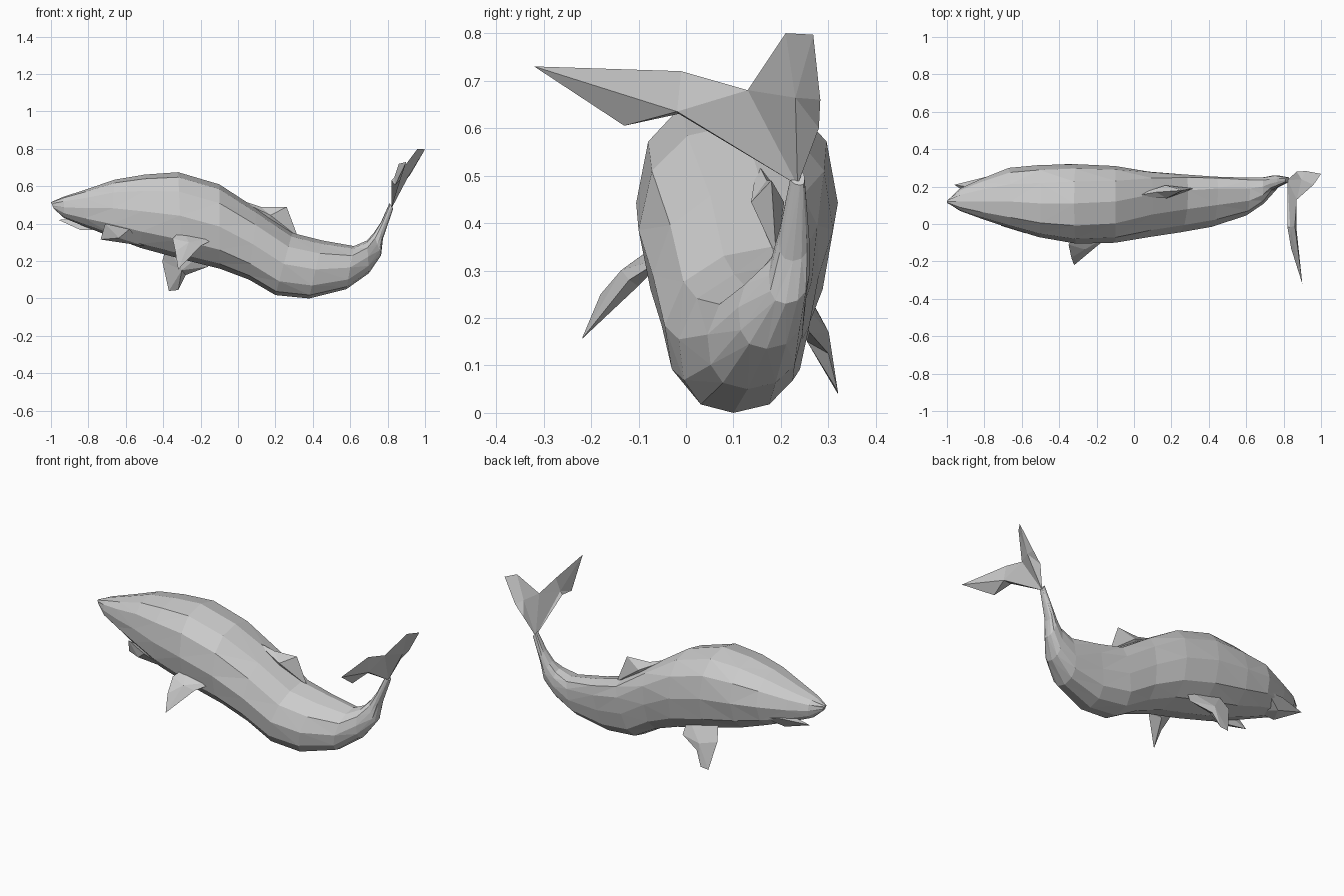
import bpy, bmesh, math
from mathutils import Vector

SIDES = 12


def finish(name, bm):
    bmesh.ops.recalc_face_normals(bm, faces=bm.faces)
    bmesh.ops.triangulate(bm, faces=bm.faces)
    mesh = bpy.data.meshes.new(name)
    bm.to_mesh(mesh)
    bm.free()
    obj = bpy.data.objects.new(name, mesh)
    bpy.context.collection.objects.link(obj)
    return obj


def spow(v, e):
    return math.copysign(abs(v) ** e, v)


def loft(name, stations):
    """Rings spanned between a back point and a belly point, with side limits."""
    bm = bmesh.new()
    rings = []
    for xt, zt, yt, xb, zb, yb, y0, y1 in stations:
        yc, w = (y0 + y1) / 2, (y1 - y0) / 2
        ring = []
        for i in range(SIDES):
            a = 2 * math.pi * i / SIDES
            c, s = spow(math.cos(a), 0.85), spow(math.sin(a), 0.85)
            shift = (yt if s > 0 else yb) - yc
            ring.append(bm.verts.new(((xt + xb) / 2 + s * (xt - xb) / 2,
                                      yc + w * c + shift * s * s,
                                      (zt + zb) / 2 + s * (zt - zb) / 2)))
        rings.append(ring)
    for r, q in zip(rings, rings[1:]):
        for i in range(SIDES):
            j = (i + 1) % SIDES
            bm.faces.new((r[i], r[j], q[j], q[i]))
    bm.faces.new(rings[0])
    bm.faces.new(rings[-1])
    return finish(name, bm)


def fin(name, outline, thick):
    """Sharp-edged blade: an outline with a raised centre on both sides."""
    pts = [Vector(p) for p in outline]
    mid = sum(pts, Vector()) / len(pts)
    n = Vector()
    for a, b in zip(pts, pts[1:] + pts[:1]):
        n += (a - mid).cross(b - mid)
    n.normalize()
    bm = bmesh.new()
    rim = [bm.verts.new(p) for p in pts]
    for side in (1, -1):
        apex = bm.verts.new(mid + n * thick / 2 * side)
        for i in range(len(rim)):
            bm.faces.new((rim[i], rim[(i + 1) % len(rim)], apex))
    return finish(name, bm)


# Body and tail stem: back x,z,y / belly x,z,y / side limits
loft("body", [
    (-1.00, .515, .12, -.985, .48, .12, .11, .13),
    (-.93, .545, .12, -.93, .43, .13, .07, .19),
    (-.82, .580, .12, -.82, .385, .13, .03, .24),
    (-.66, .635, .12, -.68, .33, .12, -.02, .30),
    (-.50, .662, .11, -.52, .27, .11, -.07, .315),
    (-.32, .675, .11, -.30, .21, .11, -.105, .32),
    (-.10, .610, .12, -.10, .16, .11, -.10, .31),
    (.10, .48, .16, .06, .10, .10, -.07, .28),
    (.29, .35, .18, .20, .018, .10, -.045, .26),
    (.45, .31, .19, .38, .0, .10, -.015, .245),
    (.62, .28, .19, .58, .05, .13, .045, .245),
    (.69, .31, .20, .70, .135, .17, .11, .25),
    (.725, .35, .215, .765, .23, .21, .175, .26),
    (.765, .41, .225, .775, .32, .225, .195, .26),
    (.81, .51, .235, .83, .48, .24, .22, .25)])

# Dorsal fin
fin("dorsal_fin", [(.0, .15, .53), (.12, .17, .49), (.26, .18, .49),
                   (.32, .19, .33), (.15, .17, .38)], .07)

# Tail flukes
fin("far_fluke", [(.82, .235, .48), (.87, .28, .60), (.92, .283, .66),
                  (1.0, .268, .797), (.96, .21, .80), (.87, .13, .68)], .025)
fin("near_fluke", [(.82, .235, .48), (.82, -.015, .63), (.84, -.13, .605),
                   (.90, -.32, .73), (.86, -.01, .72), (.87, .13, .68)], .035)

# Pectoral fins
fin("near_pectoral_fin", [(-.30, -.04, .37), (-.35, -.11, .32), (-.335, -.18, .25),
                          (-.32, -.22, .155), (-.20, -.12, .28), (-.10, -.04, .33)], .05)
fin("far_pectoral_fin", [(-.38, .24, .28), (-.405, .285, .20), (-.37, .32, .04),
                         (-.32, .32, .045), (-.28, .30, .125), (-.16, .26, .17),
                         (-.17, .22, .26)], .05)

# Jaw wedge and chin flap
fin("lower_jaw", [(-.96, .21, .42), (-.84, .13, .365), (-.70, .13, .37),
                  (-.68, .27, .42), (-.80, .25, .43)], .07)
fin("chin_flap", [(-.735, .03, .315), (-.71, -.01, .40), (-.58, -.05, .37),
                  (-.50, .03, .28)], .06)
